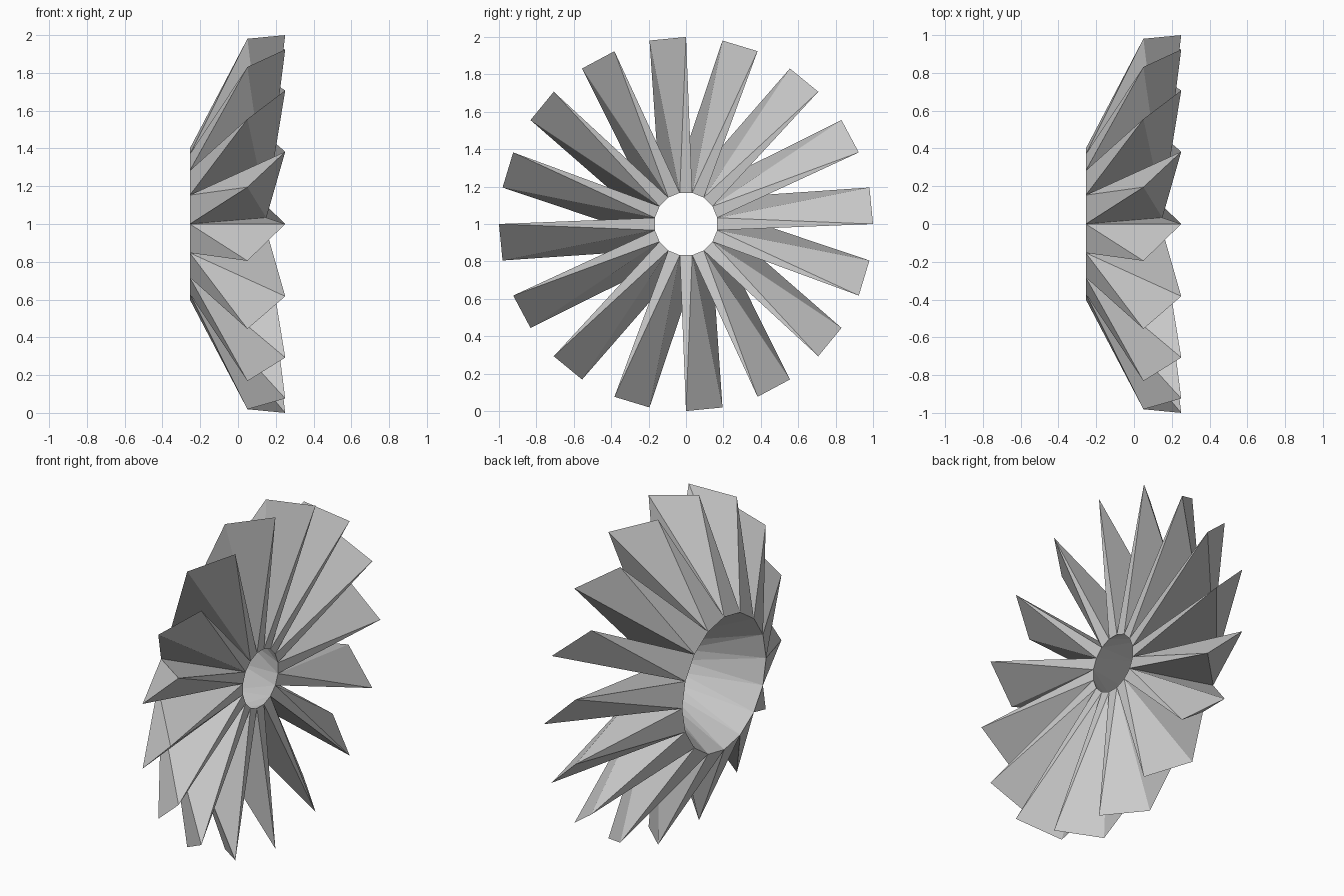
import bpy, bmesh
from math import cos, sin, pi

if "Cube" in bpy.data.objects:
    bpy.data.objects.remove(bpy.data.objects["Cube"])

BLADES = 16
STEP = 2 * pi / BLADES
HALF = STEP / 2


def ring(x, r, a):
    """Point on a circle around the wheel axis (x), centre at z = 1."""
    return (x, r * cos(a), 1 + r * sin(a))


bm = bmesh.new()
for i in range(BLADES):
    a = i * STEP
    # Wedge blade: narrow root edge at the front, wide root edge at the back, twisted tip edge
    f0, f1, k0, k1, tip_f, tip_b = [bm.verts.new(ring(*p)) for p in (
        (0.15, 0.17, a - HALF), (0.15, 0.17, a + HALF),
        (-0.255, 0.40, a), (-0.255, 0.40, a + STEP),
        (0.25, 1.0, a), (0.05, 1.0, a + HALF))]
    faces = [
        (f0, f1, tip_f), (k0, tip_b, k1),          # front and back strips
        (f0, tip_f, k0), (k0, tip_f, tip_b),       # one side
        (f1, tip_b, tip_f), (f1, k1, tip_b),       # other side
        (f0, k0, f1), (f1, k0, k1),                # root, forms the hub wall
    ]
    for f in faces:
        bm.faces.new(f)
bmesh.ops.recalc_face_normals(bm, faces=bm.faces)

# Bladed wheel
mesh = bpy.data.meshes.new("bladed_wheel")
bm.to_mesh(mesh)
bm.free()
wheel = bpy.data.objects.new("bladed_wheel", mesh)
bpy.context.collection.objects.link(wheel)
